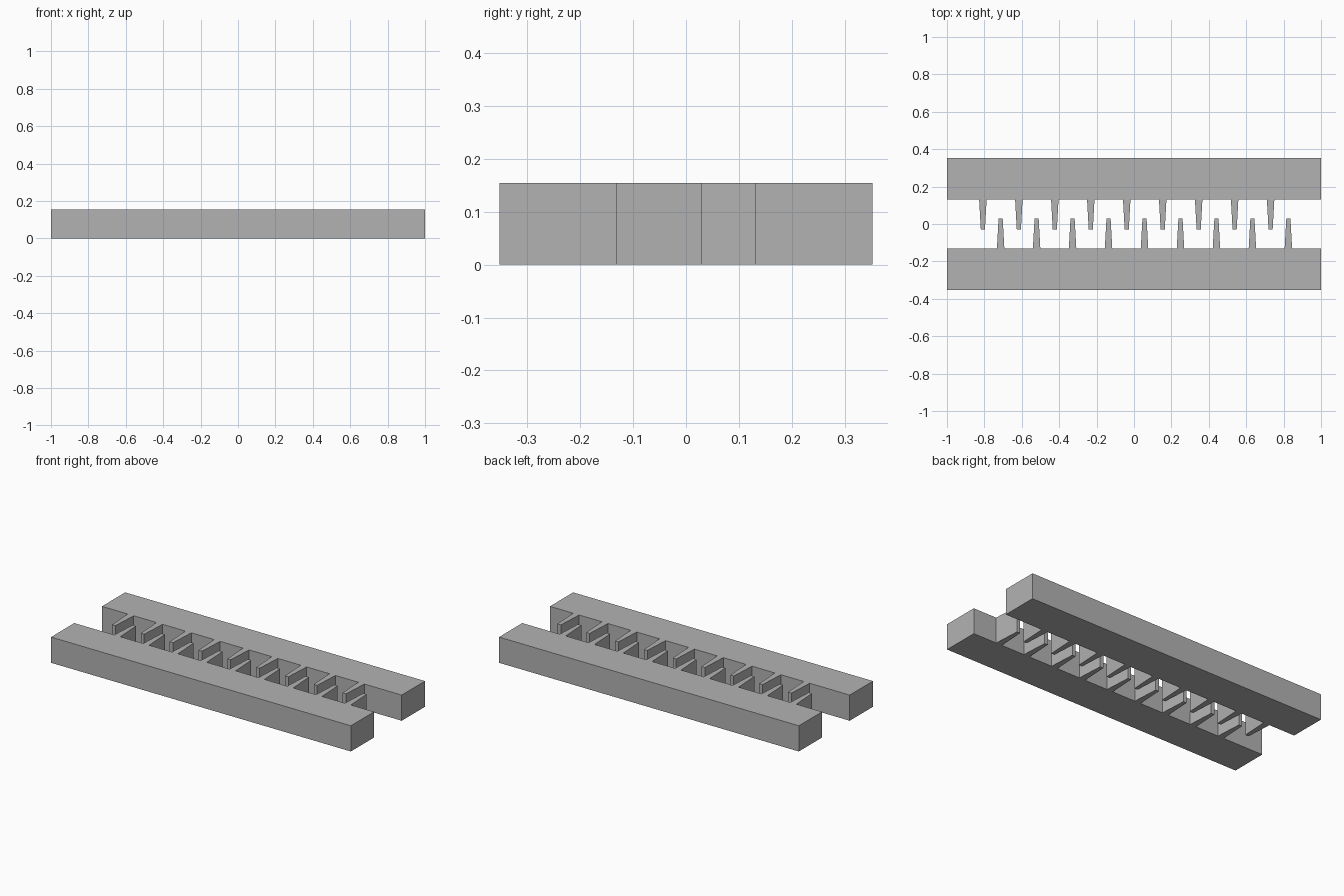
import bpy
import bmesh

if "Cube" in bpy.data.objects:
    bpy.data.objects.remove(bpy.data.objects["Cube"], do_unlink=True)

HEIGHT = 0.155
OUTER, INNER, TIP = 0.353, 0.132, -0.03   # distances from the centre line
TEETH, PITCH = 9, 0.1923
BASE_HALF, TIP_HALF = 0.02, 0.011

grey = bpy.data.materials.new("plain grey")
grey.use_nodes = True
colour = (0.45, 0.45, 0.45, 1)
grey.diffuse_color = colour
grey.node_tree.nodes["Principled BSDF"].inputs["Base Color"].default_value = colour


def toothed_rail(name, first_tooth, side):
    """Extrude one comb outline; side is +1 for the back, -1 for the front."""
    outline = [(1, INNER), (1, OUTER), (-1, OUTER), (-1, INNER)]
    for i in range(TEETH):
        x = first_tooth + i * PITCH
        outline += [(x - BASE_HALF, INNER), (x - TIP_HALF, TIP),
                    (x + TIP_HALF, TIP), (x + BASE_HALF, INNER)]
    bm = bmesh.new()
    face = bm.faces.new([bm.verts.new((x, y * side, 0)) for x, y in outline])
    top = bmesh.ops.extrude_face_region(bm, geom=[face])["geom"]
    bmesh.ops.translate(bm, vec=(0, 0, HEIGHT),
                        verts=[v for v in top if isinstance(v, bmesh.types.BMVert)])
    bmesh.ops.recalc_face_normals(bm, faces=bm.faces)
    mesh = bpy.data.meshes.new(name)
    bm.to_mesh(mesh)
    bm.free()
    mesh.materials.append(grey)
    bpy.context.collection.objects.link(bpy.data.objects.new(name, mesh))


# Two facing rails with staggered teeth
toothed_rail("back_rail", -0.808, 1)
toothed_rail("front_rail", -0.713, -1)
